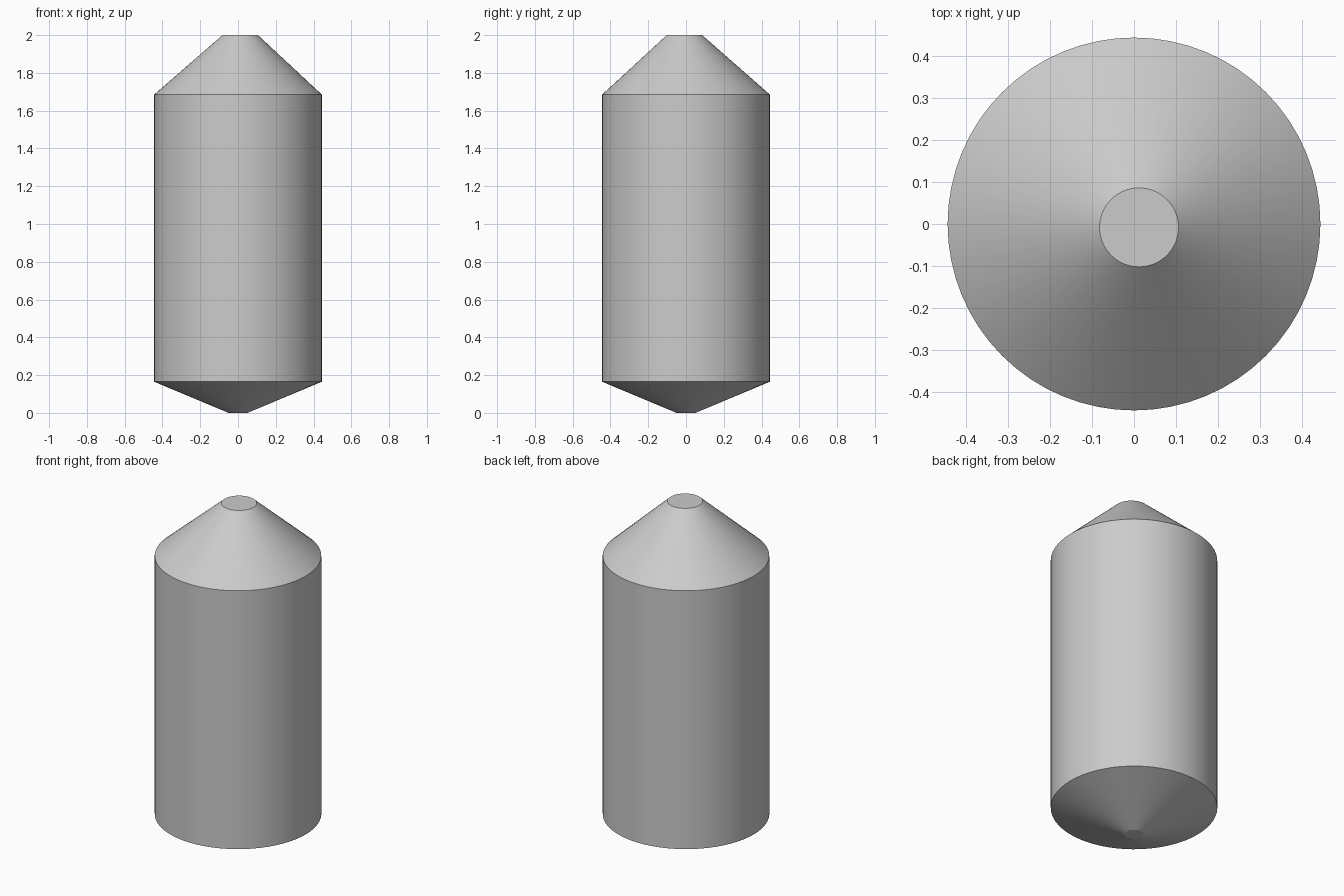
import bpy, bmesh
from math import cos, sin, tau, radians

if "Cube" in bpy.data.objects:
    bpy.data.objects.remove(bpy.data.objects["Cube"])

SIDES = 64
BODY_R = 0.444

grey = bpy.data.materials.new("plain grey")
grey.use_nodes = True
grey.diffuse_color = (0.6, 0.6, 0.6, 1)
grey.node_tree.nodes["Principled BSDF"].inputs["Base Color"].default_value = (0.6, 0.6, 0.6, 1)


def loft(name, rings, cap_bottom=False, cap_top=False):
    """Skin a stack of circles given as (x, y, z, radius), bottom to top."""
    bm = bmesh.new()
    loops = []
    for x, y, z, r in rings:
        angles = [tau * i / SIDES for i in range(SIDES)]
        loops.append([bm.verts.new((x + r * cos(a), y + r * sin(a), z)) for a in angles])
    for low, high in zip(loops, loops[1:]):
        for i in range(SIDES):
            j = (i + 1) % SIDES
            bm.faces.new((low[i], low[j], high[j], high[i]))
    if cap_bottom:
        bm.faces.new(loops[0][::-1])
    if cap_top:
        bm.faces.new(loops[-1])
    mesh = bpy.data.meshes.new(name)
    bm.to_mesh(mesh)
    bm.free()
    mesh.materials.append(grey)
    obj = bpy.data.objects.new(name, mesh)
    bpy.context.collection.objects.link(obj)
    bpy.ops.object.select_all(action="DESELECT")
    obj.select_set(True)
    bpy.context.view_layer.objects.active = obj
    bpy.ops.object.shade_smooth_by_angle(angle=radians(20))
    return obj


bottom_rim = (0, 0, 0.165, BODY_R)
top_rim = (0, 0, 1.685, BODY_R)

# Shallow cone with a small flat outlet underneath
loft("bottom_cone", [(0, 0, 0, 0.05), bottom_rim], cap_bottom=True)

# Straight cylindrical wall
loft("tank_wall", [bottom_rim, top_rim])

# Roof cone whose flat cap sits slightly off centre
loft("roof_cone", [top_rim, (0.012, -0.008, 2, 0.094)], cap_top=True)
